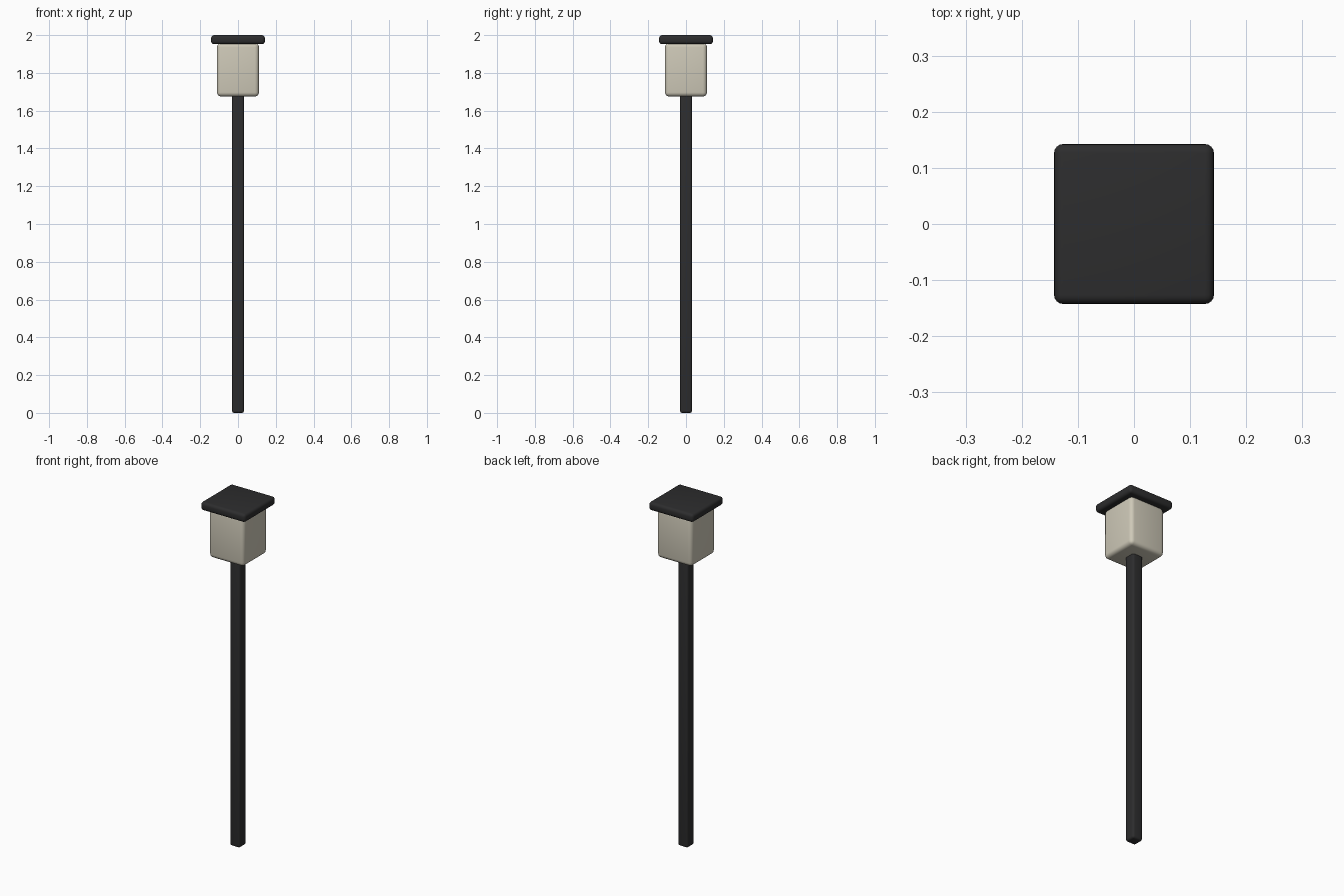
import bpy
import math

cube = bpy.data.objects.get("Cube")
if cube:
    bpy.data.objects.remove(cube, do_unlink=True)


def make_material(name, rgb):
    mat = bpy.data.materials.new(name)
    mat.use_nodes = True
    colour = (*rgb, 1.0)
    mat.diffuse_color = colour
    mat.node_tree.nodes["Principled BSDF"].inputs["Base Color"].default_value = colour
    return mat


def rounded_box(name, width, bottom, top, radius, mat):
    """Square box centred on the z axis, with rounded edges."""
    bpy.ops.mesh.primitive_cube_add(size=1, location=(0, 0, (bottom + top) / 2))
    obj = bpy.context.object
    obj.name = name
    obj.scale = (width, width, top - bottom)
    bpy.ops.object.transform_apply(location=False, rotation=False, scale=True)
    obj.data.materials.append(mat)
    bevel = obj.modifiers.new("Rounded edges", "BEVEL")
    bevel.width = radius
    bevel.segments = 4
    bpy.ops.object.modifier_apply(modifier=bevel.name)
    bpy.ops.object.shade_smooth_by_angle(angle=math.radians(40))
    return obj


black = make_material("black metal", (0.026, 0.026, 0.027))
cream = make_material("cream glass", (0.62, 0.585, 0.48))

# Tall square post, lamp box on top of it, and overhanging cap
rounded_box("post", 0.064, 0.0, 1.69, 0.012, black)
rounded_box("lamp_box", 0.222, 1.675, 1.958, 0.022, cream)
rounded_box("cap", 0.285, 1.952, 2.0, 0.016, black)
